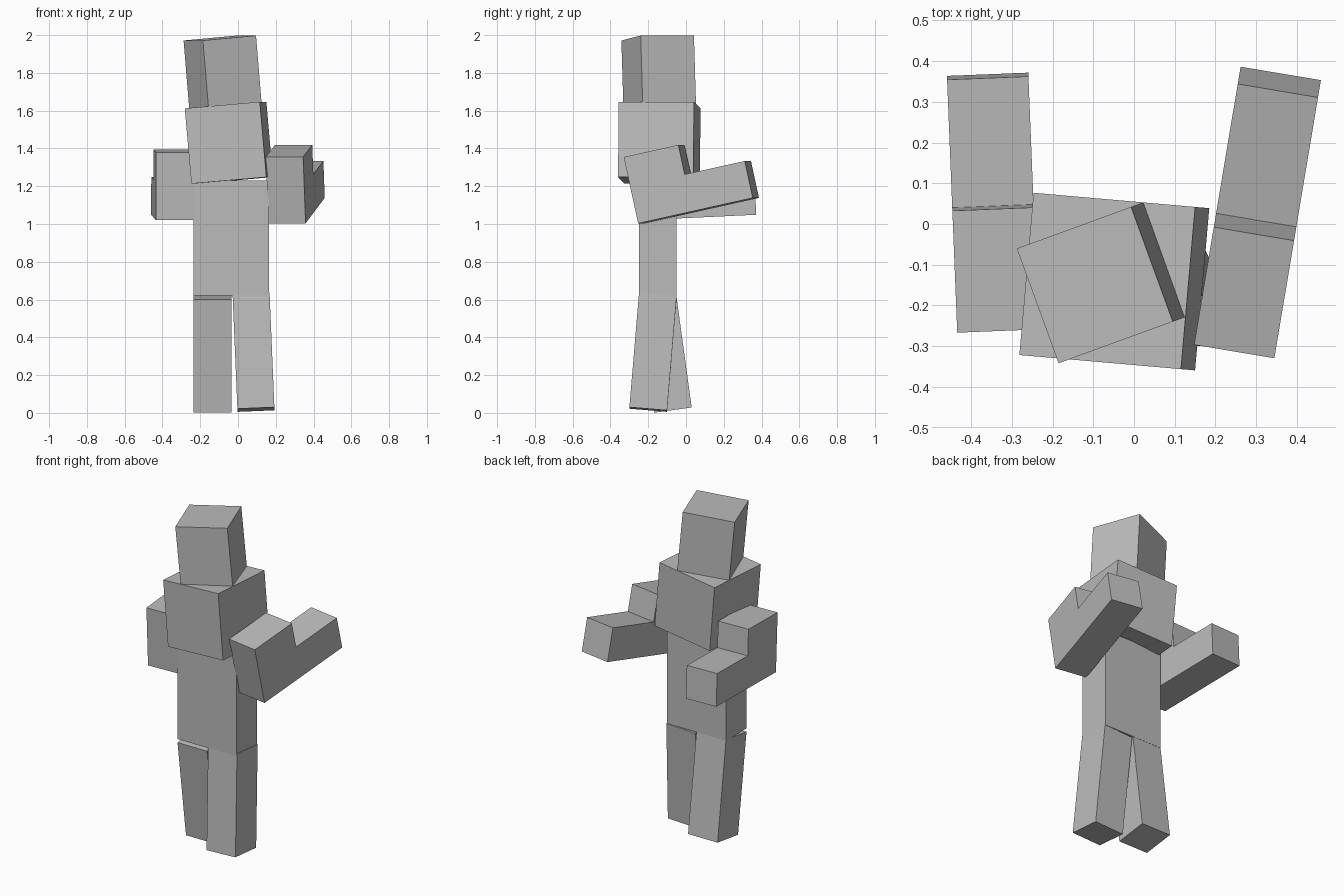
import bpy
from math import radians
from mathutils import Euler, Vector

cube = bpy.data.objects.get("Cube")
if cube:
    bpy.data.objects.remove(cube, do_unlink=True)

# Single plain grey
grey = bpy.data.materials.new("plain_grey")
grey.use_nodes = True
colour = (0.5, 0.5, 0.5, 1)
grey.diffuse_color = colour
grey.node_tree.nodes["Principled BSDF"].inputs["Base Color"].default_value = colour


def block(name, size, anchor, angles=(0, 0, 0), offset=(0, 0, 0)):
    """Box whose local base centre sits at anchor + rotated offset."""
    rot = Euler([radians(a) for a in angles])
    centre = Vector(offset) + Vector((0, 0, size[2] / 2))
    centre.rotate(rot)
    bpy.ops.mesh.primitive_cube_add(size=1, location=Vector(anchor) + centre, rotation=rot)
    ob = bpy.context.object
    ob.name = ob.data.name = name
    ob.scale = size
    bpy.ops.object.transform_apply(location=False, rotation=False, scale=True)
    ob.data.materials.append(grey)
    return ob


def arm(side, anchor, angles, reach):
    """Tall shoulder block with a lower forearm block continuing its base."""
    upper = 0.3
    block(side + "_upper_arm", (0.2, upper, 0.36), anchor, angles, (0, upper / 2, 0))
    block(side + "_forearm", (0.2, reach - upper, 0.2), anchor, angles,
          (0, (reach + upper) / 2, 0))


# Body
lean = (0, -5, -5)
block("waist", (0.4, 0.2, 0.608), (-0.035, -0.15, 0.622))
block("chest", (0.4, 0.4, 0.4), (-0.031, -0.143, 1.231), lean)
block("head", (0.3, 0.3, 0.37), (-0.066, -0.139, 1.616), (0, -5, 20))

# Legs
block("left_leg", (0.196, 0.2, 0.61), (0.095, -0.2, 0.018), (-4.8, -2.4, 0))
block("right_leg", (0.2, 0.2, 0.605), (-0.135, -0.069, 0.015), (7.8, 0, 0))

# Arms
arm("left", (0.259, -0.237, 1.003), (12.4, 0, -9.5), 0.63)
arm("right", (-0.335, -0.246, 1.02), (2.7, 0, 2.3), 0.615)
